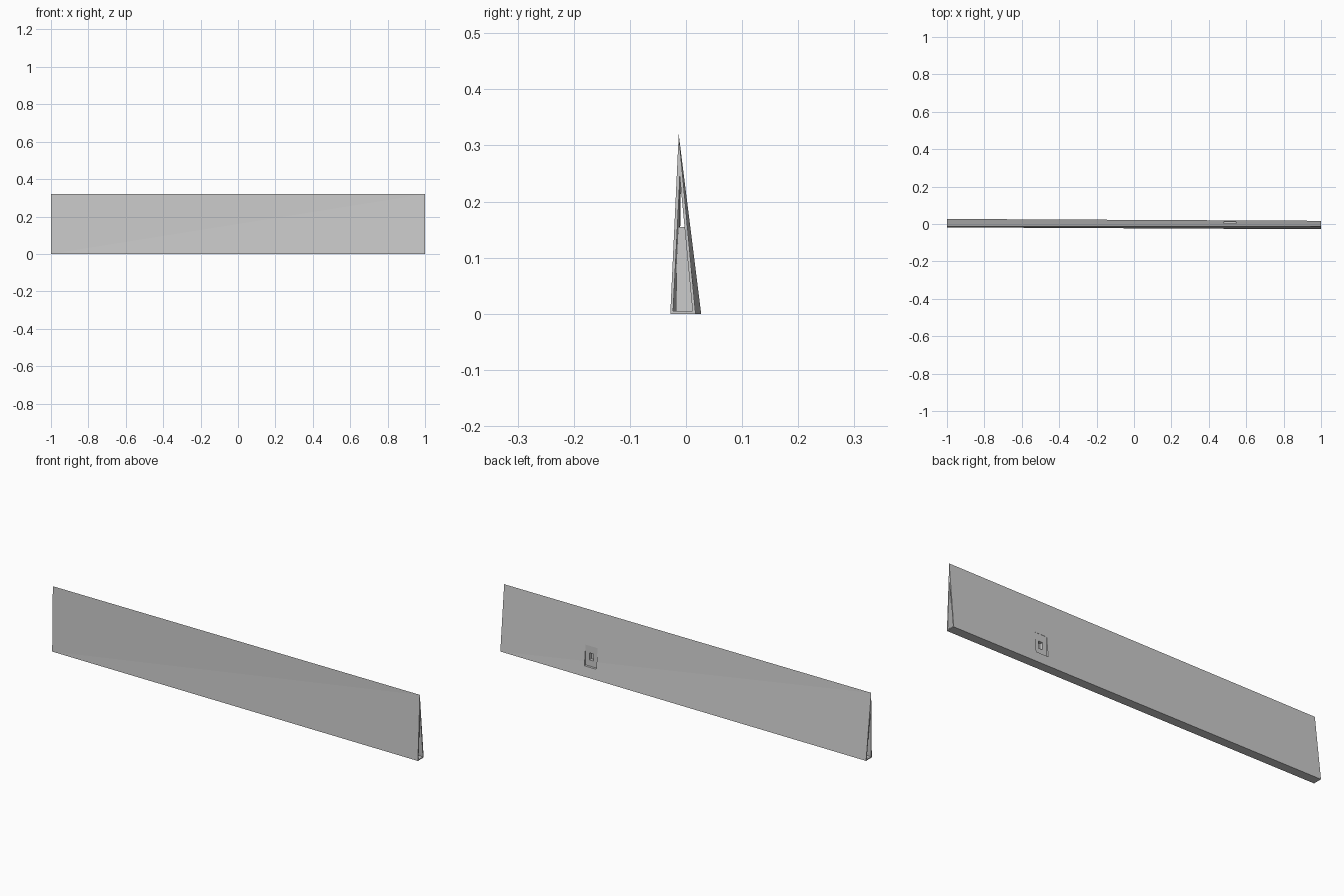
import bpy, bmesh

if "Cube" in bpy.data.objects:
    bpy.data.objects.remove(bpy.data.objects["Cube"])

grey = bpy.data.materials.new("plain grey")
grey.diffuse_color = (0.6, 0.6, 0.6, 1)
grey.use_nodes = True
grey.node_tree.nodes["Principled BSDF"].inputs["Base Color"].default_value = grey.diffuse_color


def loft(name, x0, prof0, x1, prof1):
    """Closed solid between two (y, z) profiles at x0 and x1."""
    bm = bmesh.new()
    a = [bm.verts.new((x0, y, z)) for y, z in prof0]
    b = [bm.verts.new((x1, y, z)) for y, z in prof1]
    n = len(a)
    bm.faces.new(a)
    bm.faces.new(b)
    for i in range(n):
        j = (i + 1) % n
        bm.faces.new((a[i], a[j], b[j], b[i]))
    bmesh.ops.recalc_face_normals(bm, faces=bm.faces)
    # the twisted long sides need fixed triangles for clean cuts
    bmesh.ops.triangulate(bm, faces=bm.faces)
    me = bpy.data.meshes.new(name)
    bm.to_mesh(me)
    bm.free()
    me.materials.append(grey)
    ob = bpy.data.objects.new(name, me)
    bpy.context.collection.objects.link(ob)
    return ob


def prism(name, x0, x1, prof):
    return loft(name, x0, prof, x1, prof)


def box_profile(y0, y1, z0, z1):
    return [(y0, z0), (y1, z0), (y1, z1), (y0, z1)]


def combine(ob, other, op):
    m = ob.modifiers.new(other.name, 'BOOLEAN')
    m.operation, m.solver, m.object = op, 'EXACT', other
    other.hide_render = True
    other.hide_set(True)


APEX = (-0.013, 0.32)
T = 0.005           # wall thickness


def outer(shift):
    return [(-0.028 + shift, 0), (0.017 + shift, 0), APEX]


def inner(shift):
    return [(-0.028 + T + shift, T), (0.017 - T + shift, T),
            (-0.0112 + shift * 0.234, 0.245)]


# slightly twisted triangular tube, open at both ends
panel = loft("wedge_panel", -1, outer(0.01), 1, outer(0))
hollow = loft("hollow_cutter", -1.1, inner(0.0105), 1.1, inner(-0.0005))
combine(panel, hollow, 'DIFFERENCE')

# solid block inside the tube behind the socket
block = prism("socket_block", 0.47, 0.555,
              [(-0.018, 0.003), (0.016, 0.003), (0.001, 0.155), (-0.0155, 0.155)])
combine(panel, block, 'UNION')

# upright recess in the back face, with a small hole in its floor
recess = prism("recess_cutter", 0.48, 0.545, box_profile(0.002, 0.06, 0.05, 0.15))
combine(panel, recess, 'DIFFERENCE')
hole = prism("hole_cutter", 0.502, 0.525, box_profile(-0.014, 0.06, 0.08, 0.115))
combine(panel, hole, 'DIFFERENCE')
